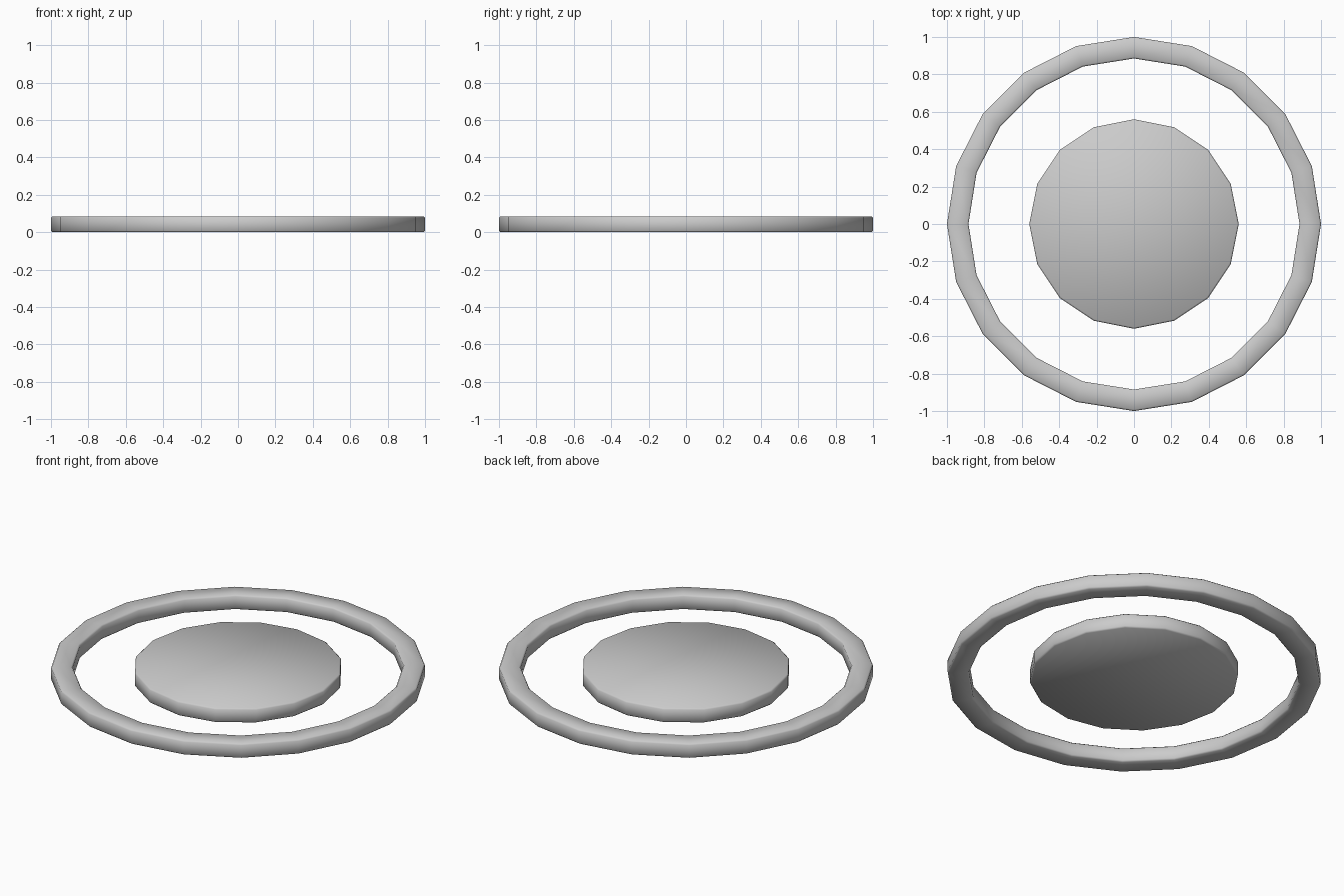
import bpy, bmesh
from math import sin, cos, pi, radians

if "Cube" in bpy.data.objects:
    bpy.data.objects.remove(bpy.data.objects["Cube"])


def lathe(name, profile, sides, closed):
    """Revolve (radius, z) points around z; open profiles are capped top and bottom."""
    bm = bmesh.new()
    rings = [[bm.verts.new((r * cos(2 * pi * i / sides), r * sin(2 * pi * i / sides), z))
              for i in range(sides)] for r, z in profile]
    pairs = list(zip(rings, rings[1:]))
    if closed:
        pairs.append((rings[-1], rings[0]))
    else:
        bm.faces.new(rings[0])
        bm.faces.new(rings[-1])
    for a, b in pairs:
        for i in range(sides):
            j = (i + 1) % sides
            bm.faces.new((a[i], a[j], b[j], b[i]))
    bmesh.ops.recalc_face_normals(bm, faces=bm.faces)
    mesh = bpy.data.meshes.new(name)
    bm.to_mesh(mesh)
    bm.free()
    obj = bpy.data.objects.new(name, mesh)
    bpy.context.collection.objects.link(obj)
    bpy.ops.object.select_all(action='DESELECT')
    obj.select_set(True)
    bpy.context.view_layer.objects.active = obj
    bpy.ops.object.shade_smooth_by_angle(angle=radians(50))
    return obj


H, B = 0.085, 0.008   # overall height, edge chamfer

# Outer ring: rectangular section with small chamfers
RO, RI = 1.0, 0.885
lathe("outer_ring", [(RI + B, 0), (RO - B, 0), (RO, B), (RO, H - B),
                     (RO - B, H), (RI + B, H), (RI, H - B), (RI, B)], 20, True)

# Central disc with chamfered rims
R = 0.56
lathe("centre_disc", [(R - B, 0), (R, B), (R, H - B), (R - B, H)], 16, False)
